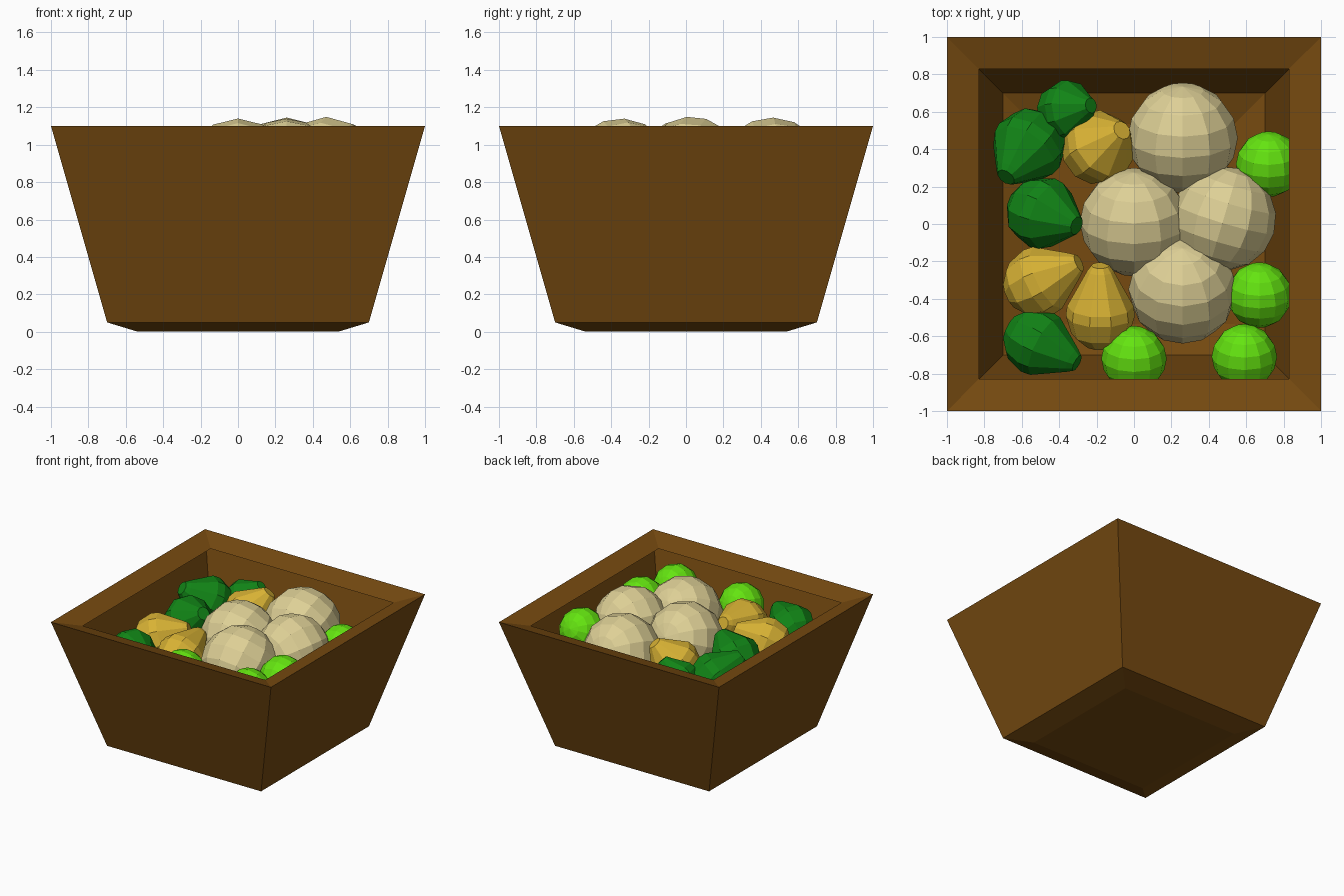
import bpy, bmesh, math
from mathutils import Vector

if "Cube" in bpy.data.objects:
    bpy.data.objects.remove(bpy.data.objects["Cube"])


def material(name, rgb):
    lin = [(c / 255 / 12.92) if c < 11 else ((c / 255 + 0.055) / 1.055) ** 2.4 for c in rgb]
    m = bpy.data.materials.new(name)
    m.diffuse_color = (*lin, 1)
    m.use_nodes = True
    m.node_tree.nodes["Principled BSDF"].inputs["Base Color"].default_value = m.diffuse_color
    return m


WOOD = material("brown wood", (118, 74, 16))
CREAM = material("cream", (222, 208, 150))
YELLOW = material("mustard yellow", (216, 178, 52))
LIME = material("lime green", (100, 228, 16))
GREEN = material("dark green", (17, 132, 22))


def lathe(name, profile, sides, mat, base=(0, 0, 0), axis=(0, 0, 1), phase=0.0, cap_start=True, cap_end=True):
    """Rings of (height, radius) joined along an axis, with flat faces."""
    bm = bmesh.new()
    rings = []
    for h, r in profile:
        rings.append([bm.verts.new((r * math.cos(phase + 2 * math.pi * i / sides),
                                    r * math.sin(phase + 2 * math.pi * i / sides), h))
                      for i in range(sides)])
    for a, b in zip(rings, rings[1:]):
        for i in range(sides):
            j = (i + 1) % sides
            bm.faces.new((a[i], a[j], b[j], b[i]))
    if cap_start:
        bm.faces.new(rings[0][::-1])
    if cap_end:
        bm.faces.new(rings[-1])
    me = bpy.data.meshes.new(name)
    bm.to_mesh(me)
    bm.free()
    me.materials.append(mat)
    ob = bpy.data.objects.new(name, me)
    ob.location = base
    ob.rotation_mode = 'QUATERNION'
    ob.rotation_quaternion = Vector(axis).to_track_quat('Z', 'Y')
    bpy.context.collection.objects.link(ob)
    return ob


def ball(name, center, r, axis, mat):
    bpy.ops.mesh.primitive_uv_sphere_add(segments=12, ring_count=8, radius=r, location=center)
    ob = bpy.context.object
    ob.name = name
    ob.rotation_mode = 'QUATERNION'
    ob.rotation_quaternion = Vector(axis).to_track_quat('Z', 'Y')
    ob.data.materials.append(mat)


def pear(name, big, r, tip, mat):
    """Round end at big, tapering to a small blunt tip."""
    d = Vector(tip) - Vector(big)
    n = d.length
    prof = [(-r, 0.12 * r), (-0.9 * r, 0.45 * r), (-0.55 * r, 0.84 * r), (0, r),
            (0.3 * r, 0.96 * r), (n, 0.38 * r), (n + 0.03, 0.26 * r)]
    lathe(name, prof, 10, mat, big, d)


# Tapered crate: thin shell with an inward lip and a bevelled foot
S = math.sqrt(2)
lathe("crate", [(0, 0.535 * S), (0.05, 0.70 * S), (1.10, 1.0 * S), (1.05, 0.83 * S)],
      4, WOOD, phase=math.pi / 4, cap_end=False).rotation_quaternion = (1, 0, 0, 0)

# Large cream rounds
for i, (x, y, z, r, ax) in enumerate([
        (0.26, 0.46, 0.85, 0.295, (0, 0.9, 0.35)),
        (0.00, 0.01, 0.85, 0.29, (0, 0.9, 0.4)),
        (0.48, 0.03, 0.87, 0.28, (0.3, 1, 0.1)),
        (0.26, -0.35, 0.85, 0.29, (0, 0.75, 0.65))]):
    ball(f"cream_vegetable_{i + 1}", (x, y, z), r, ax, CREAM)

# Small lime rounds
for i, (x, y) in enumerate([(0.72, 0.32), (0.67, -0.38), (0.59, -0.71), (0.0, -0.72)]):
    ball(f"lime_fruit_{i + 1}", (x, y, 0.85), 0.175, (0, 0.9, 0.4), LIME)

# Pear shapes: big end x, y, radius, tip x, y, tip rise
for i, (x, y, r, tx, ty, dz, mat) in enumerate([
        (-0.56, 0.42, 0.20, -0.67, 0.27, 0.13, GREEN),
        (-0.36, 0.61, 0.16, -0.25, 0.63, 0.12, GREEN),
        (-0.49, 0.06, 0.195, -0.33, 0.00, 0.12, GREEN),
        (-0.52, -0.63, 0.18, -0.33, -0.73, 0.07, GREEN),
        (-0.19, 0.41, 0.20, -0.08, 0.49, 0.16, YELLOW),
        (-0.51, -0.31, 0.19, -0.32, -0.22, 0.08, YELLOW),
        (-0.18, -0.49, 0.185, -0.18, -0.25, 0.09, YELLOW)]):
    kind = "green" if mat is GREEN else "yellow"
    pear(f"{kind}_pear_{i + 1}", (x, y, 0.84), r, (tx, ty, 0.84 + dz), mat)
